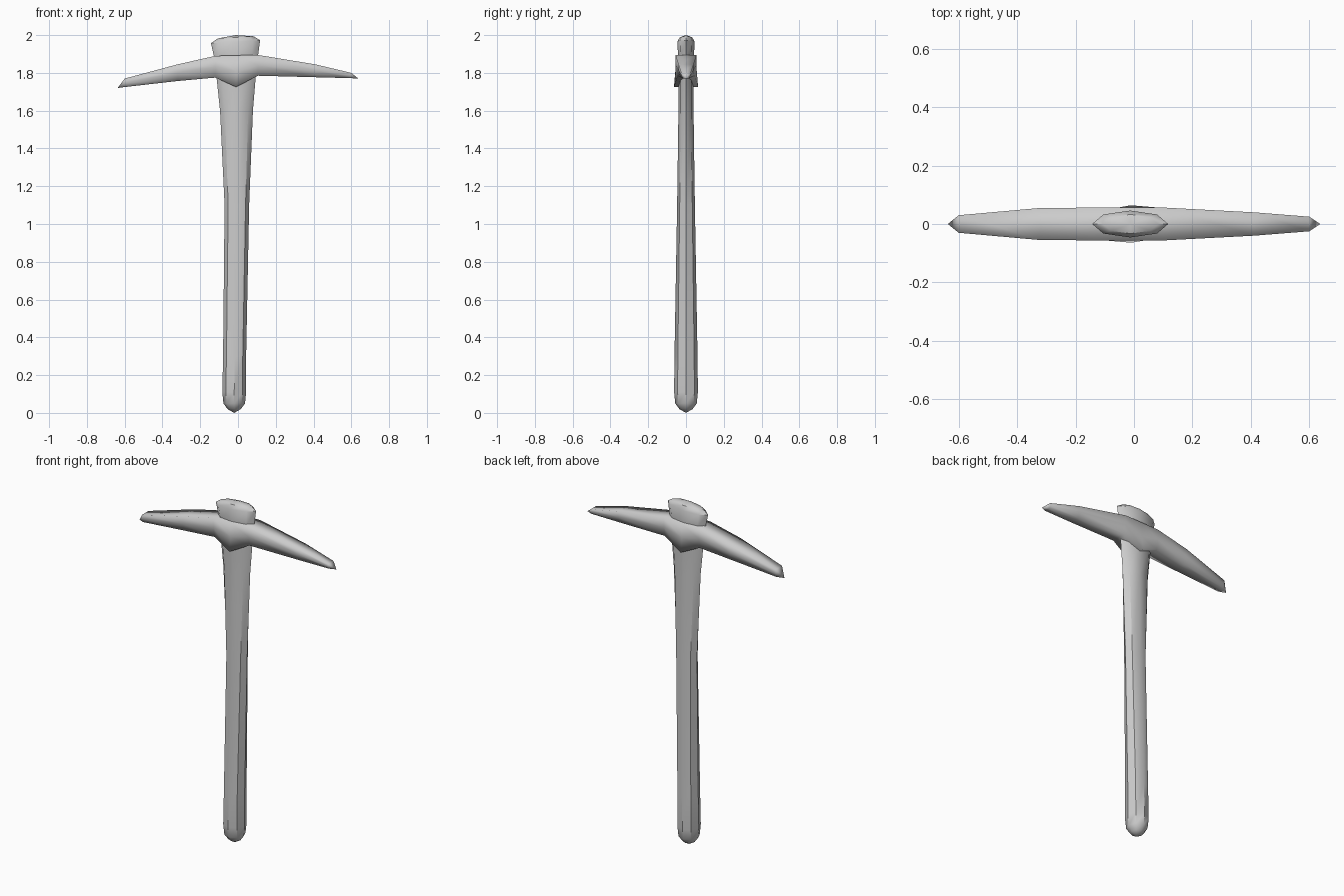
import bpy, math

if "Cube" in bpy.data.objects:
    bpy.data.objects.remove(bpy.data.objects["Cube"])


def loft(name, rings, start, end, angle):
    """Skin a list of equal-length rings, closing both ends on a point."""
    n = len(rings[0])
    verts = [p for r in rings for p in r] + [start, end]
    a, b = len(verts) - 2, len(verts) - 1
    faces = []
    for k in range(len(rings) - 1):
        for i in range(n):
            j = (i + 1) % n
            faces.append((k*n + i, k*n + j, (k+1)*n + j, (k+1)*n + i))
    last = (len(rings) - 1) * n
    for i in range(n):
        j = (i + 1) % n
        faces.append((a, j, i))
        faces.append((b, last + i, last + j))
    me = bpy.data.meshes.new(name)
    me.from_pydata(verts, [], faces)
    ob = bpy.data.objects.new(name, me)
    bpy.context.collection.objects.link(ob)
    bpy.context.view_layer.objects.active = ob
    ob.select_set(True)
    bpy.ops.object.mode_set(mode='EDIT')
    bpy.ops.mesh.select_all(action='SELECT')
    bpy.ops.mesh.normals_make_consistent(inside=False)
    bpy.ops.object.mode_set(mode='OBJECT')
    bpy.ops.object.shade_smooth_by_angle(angle=math.radians(angle))
    ob.select_set(False)
    return ob


# Handle: octagonal oval rings (z, centre x, half width x, half width y)
handle = [
    (0.02, -0.02, 0.035, 0.035), (0.05, -0.02, 0.057, 0.057),
    (0.11, -0.02, 0.063, 0.063), (0.30, -0.018, 0.061, 0.061),
    (1.10, -0.006, 0.065, 0.047), (1.60, -0.008, 0.087, 0.040),
    (1.78, -0.010, 0.104, 0.040), (1.89, -0.011, 0.117, 0.042),
    (1.965, -0.013, 0.130, 0.046), (1.988, -0.012, 0.095, 0.033),
]
rings = []
for z, cx, rx, ry in handle:
    tilt = 0.06 if z > 1.9 else 0
    rings.append([(cx + rx*math.cos(i*math.pi/4), ry*math.sin(i*math.pi/4),
                   z + tilt*rx*math.cos(i*math.pi/4)) for i in range(8)])
loft("handle", rings, (-0.02, 0, 0), (-0.012, 0, 2.0), 40)

# Pick head: six-sided sections (x, top z, bottom z, top half width, bottom half width)
head = [
    (-0.60, 1.77, 1.725, 0.030, 0.022), (-0.32, 1.845, 1.757, 0.055, 0.040),
    (-0.12, 1.89, 1.775, 0.056, 0.045), (-0.01, 1.893, 1.725, 0.056, 0.064),
    (0.105, 1.895, 1.785, 0.056, 0.045), (0.41, 1.845, 1.777, 0.040, 0.030),
    (0.60, 1.80, 1.772, 0.025, 0.018),
]
rings = []
for x, zt, zb, wt, wb in head:
    zm, wm = (zt + zb)/2, wt*0.97
    rings.append([(x, -wt, zt), (x, -wm, zm), (x, -wb, zb),
                  (x, wb, zb), (x, wm, zm), (x, wt, zt)])
loft("pick_head", rings, (-0.637, 0, 1.72), (0.637, 0, 1.77), 100)
